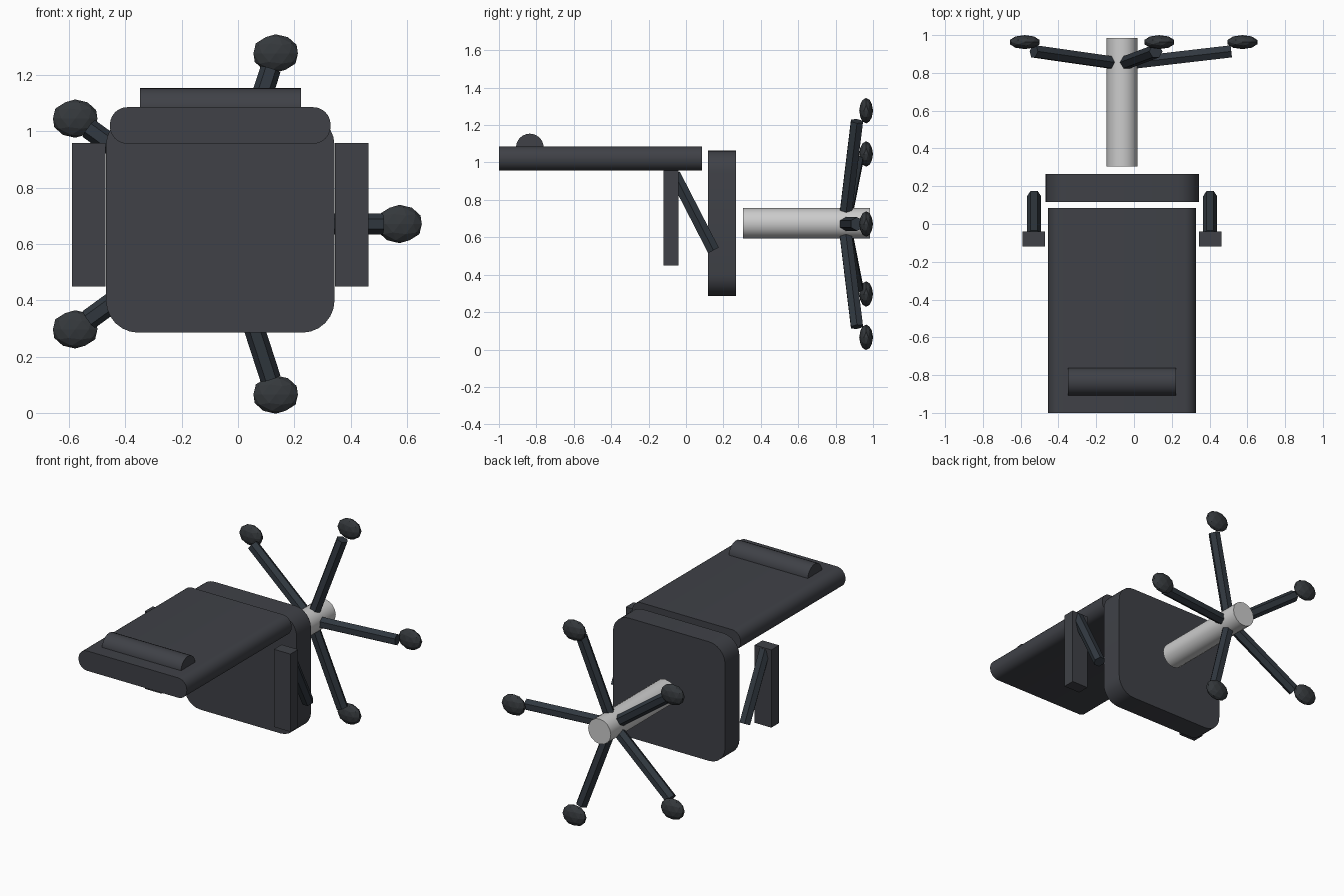
import bpy, bmesh
from math import sin, cos, pi, radians
from mathutils import Vector, Matrix

if "Cube" in bpy.data.objects:
    bpy.data.objects.remove(bpy.data.objects["Cube"])

CX = -0.063   # chair's symmetry line
HZ = 0.671    # height of the column axis (chair lies on its back)


def material(name, rgb):
    m = bpy.data.materials.new(name)
    m.diffuse_color = (*rgb, 1)
    m.use_nodes = True
    m.node_tree.nodes["Principled BSDF"].inputs["Base Color"].default_value = m.diffuse_color
    return m


fabric = material("dark_fabric", (0.050, 0.053, 0.063))
plastic = material("dark_plastic", (0.030, 0.039, 0.050))
rubber = material("dark_rubber", (0.035, 0.040, 0.045))


def finish(name, bm, mat, smooth=False):
    bmesh.ops.recalc_face_normals(bm, faces=bm.faces)
    me = bpy.data.meshes.new(name)
    bm.to_mesh(me)
    bm.free()
    ob = bpy.data.objects.new(name, me)
    bpy.context.collection.objects.link(ob)
    if mat:
        me.materials.append(mat)
    if smooth:
        bpy.ops.object.select_all(action='DESELECT')
        ob.select_set(True)
        bpy.context.view_layer.objects.active = ob
        bpy.ops.object.shade_smooth_by_angle(angle=radians(35))
    return ob


def prism(name, outline, start, end, u, mat, smooth=False):
    """Sweep a 2D outline from start to end; u is the outline's first axis."""
    start, end, u = Vector(start), Vector(end), Vector(u)
    v = u.cross((end - start).normalized())
    bm = bmesh.new()
    rings = [[bm.verts.new(p + u * a + v * b) for a, b in outline] for p in (start, end)]
    n = len(outline)
    for ring in rings:
        bm.faces.new(ring)
    for i in range(n):
        j = (i + 1) % n
        bm.faces.new((rings[0][i], rings[0][j], rings[1][j], rings[1][i]))
    return finish(name, bm, mat, smooth)


def circle(r, n):
    return [(r * cos(2 * pi * i / n), r * sin(2 * pi * i / n)) for i in range(n)]


def rounded(w, h, r, seg=6):
    pts = []
    for k, (sx, sy) in enumerate(((1, 1), (-1, 1), (-1, -1), (1, -1))):
        for i in range(seg + 1):
            a = (k + i / seg) * pi / 2
            pts.append((sx * (w / 2 - r) + r * cos(a), sy * (h / 2 - r) + r * sin(a)))
    return pts


def rect(w, h):
    return [(w / 2, h / 2), (-w / 2, h / 2), (-w / 2, -h / 2), (w / 2, -h / 2)]


X = (1, 0, 0)

# Seat cushion and backrest
prism("seat", rounded(0.812, 0.780, 0.115), (CX, 0.117, 0.675), (CX, 0.266, 0.675), X, fabric, True)
prism("backrest", rounded(0.784, 0.130, 0.062), (CX, -1.0, 1.021), (CX, 0.085, 1.021), X, fabric, True)

# Headrest roll half sunk into the backrest
prism("headrest", circle(0.074, 24), (CX - 0.286, -0.835, 1.080), (CX + 0.286, -0.835, 1.080),
      (0, 1, 0), fabric, True)

# Armrest pads and struts
for side, s in (("left", -1), ("right", 1)):
    x = CX + s * 0.466
    prism(f"armrest_pad_{side}", rect(0.120, 0.080), (CX + s * 0.467, -0.080, 0.449),
          (CX + s * 0.467, -0.080, 0.958), X, fabric)
    prism(f"armrest_strut_{side}", circle(0.037, 6), (x, -0.062, 0.937), (x, 0.147, 0.530), X, plastic)

# Column
prism("column", circle(0.082, 16), (CX, 0.305, 0.675), (CX, 0.985, 0.675), X, None, True)

# Five base legs with casters
for i in range(5):
    a = 2 * pi * i / 5
    out = Vector((cos(a), 0, sin(a)))
    hub = Vector((CX, 0, HZ))
    tangent = Vector((-sin(a), 0, cos(a)))
    prism(f"base_leg_{i + 1}", circle(0.037, 6), hub + out * 0.07 + Vector((0, 0.855, 0)),
          hub + out * 0.578 + Vector((0, 0.914, 0)), tangent, plastic)
    bm = bmesh.new()
    bmesh.ops.create_icosphere(bm, subdivisions=2, radius=1)
    size = [max(v.co[k] for v in bm.verts) for k in range(3)]
    half = (0.079, 0.037, 0.068)
    centre = hub + out * 0.637 + Vector((0, 0.963, 0))
    scale = Matrix.Diagonal([h / d for h, d in zip(half, size)] + [1])
    bm.transform(Matrix.Translation(centre) @ scale)
    finish(f"caster_{i + 1}", bm, rubber)
